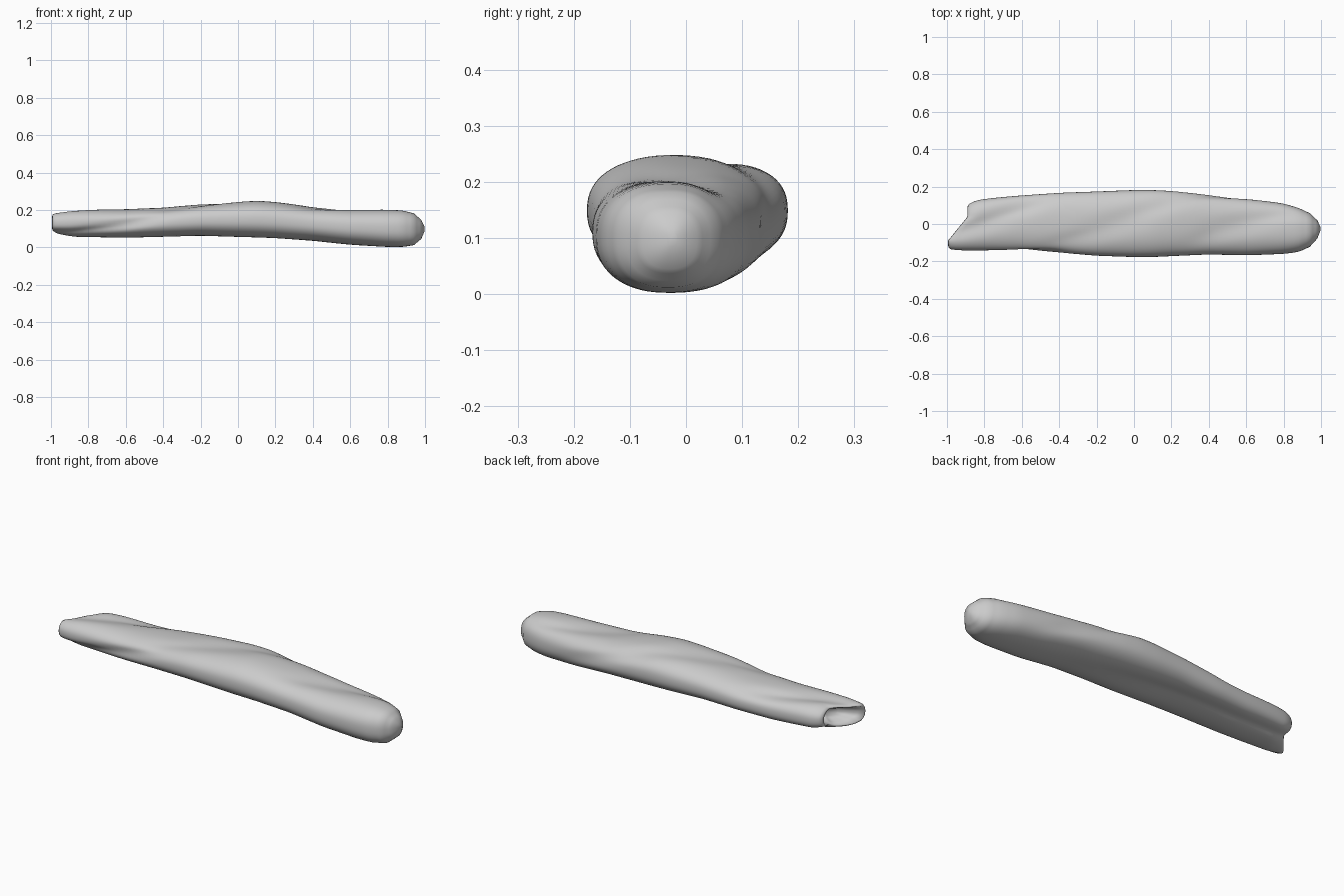
import bpy, bmesh
from math import sin, cos, pi, radians, exp, copysign

if "Cube" in bpy.data.objects:
    bpy.data.objects.remove(bpy.data.objects["Cube"])

# Envelope along the length: x, y min, y max, z min, z max
ENV = [(-0.98, -.138, .112, .068, .195), (-0.9, -.142, .128, .055, .205),
       (-0.8, -.142, .137, .054, .207), (-0.6, -.143, .153, .050, .205),
       (-0.4, -.153, .167, .054, .212), (-0.2, -.170, .174, .058, .233),
       (0.0, -.177, .182, .050, .247), (0.1, -.177, .182, .047, .251),
       (0.2, -.172, .177, .044, .243), (0.4, -.163, .158, .034, .217),
       (0.6, -.168, .137, .014, .205), (0.8, -.160, .110, .002, .202),
       (0.88, -.150, .086, .002, .198), (0.94, -.122, .058, .012, .182),
       (0.98, -.078, .020, .045, .147), (0.997, -.035, -.015, .085, .112)]

# Spiral grooves: angle at centre (deg), centre x, half length, depth, width (deg)
TWIST = -115
GROOVES = [(88, -0.08, .34, .13, 17), (82, 0.6, .26, .14, 18),
           (80, -0.78, .30, .22, 20), (-68, -0.55, .75, .20, 18),
           (200, -0.75, .35, .10, 16), (20, 0.35, .30, .06, 18)]
SEG = 72


def envelope(x):
    for a, b in zip(ENV, ENV[1:]):
        if x <= b[0]:
            t = min(1, max(0, (x - a[0]) / (b[0] - a[0])))
            return [p + (q - p) * t for p, q in zip(a[1:], b[1:])]
    return list(ENV[-1][1:])


def groove(x, deg):
    cut = 0
    for a, cx, half, depth, width in GROOVES:
        twist = TWIST if a > 0 else -25
        d = (deg - a - twist * (x - cx) + 180) % 360 - 180
        cut += depth * exp(-(d / width) ** 2) * exp(-((x - cx) / half) ** 4)
    return cut


def section(x, scale=1.0, push=0.0):
    y0, y1, z0, z1 = envelope(x)
    cy, cz, ry, rz = (y0 + y1) / 2, (z0 + z1) / 2, (y1 - y0) / 2, (z1 - z0) / 2
    e = 2 / 2.4
    ring = []
    for i in range(SEG):
        deg = 360 * i / SEG
        c, s = cos(radians(deg)), sin(radians(deg))
        r = scale * (1 - groove(x, deg))
        y = cy + ry * r * copysign(abs(c) ** e, c)
        z = cz + rz * r * copysign(abs(s) ** e, s)
        # The torn end slants: the back lobe is shorter
        w = max(0, (-0.6 - x) / 0.4)
        slant = w * w * 0.115 * min(1, max(0, (y + .09) / .13))
        ring.append((x + push + slant, y, z))
    return ring


# Loft of the body, starting with the hollow torn end
rings = [section(-0.98, s, p) for s, p in
         ((.2, .06), (.45, .045), (.65, .015), (.8, -.014), (.92, -.012))]
xs = [-0.98 + 1.86 * i / 70 for i in range(71)]
xs += [.9, .92, .94, .955, .97, .98, .99, .997]
rings += [section(x) for x in xs]

bm = bmesh.new()
loops = [[bm.verts.new(p) for p in ring] for ring in rings]
for a, b in zip(loops, loops[1:]):
    for i in range(SEG):
        j = (i + 1) % SEG
        bm.faces.new((a[i], a[j], b[j], b[i]))
bm.faces.new(loops[0])
bm.faces.new(loops[-1])
# Soften the envelope kinks
for _ in range(3):
    bmesh.ops.smooth_vert(bm, verts=[v for v in bm.verts if v.co.x < .93], factor=.5,
                          use_axis_x=False, use_axis_y=True, use_axis_z=True)
bmesh.ops.recalc_face_normals(bm, faces=bm.faces)
mesh = bpy.data.meshes.new("twisted_roll")
bm.to_mesh(mesh)
bm.free()
mesh.shade_smooth()
roll = bpy.data.objects.new("twisted_roll", mesh)
bpy.context.collection.objects.link(roll)
